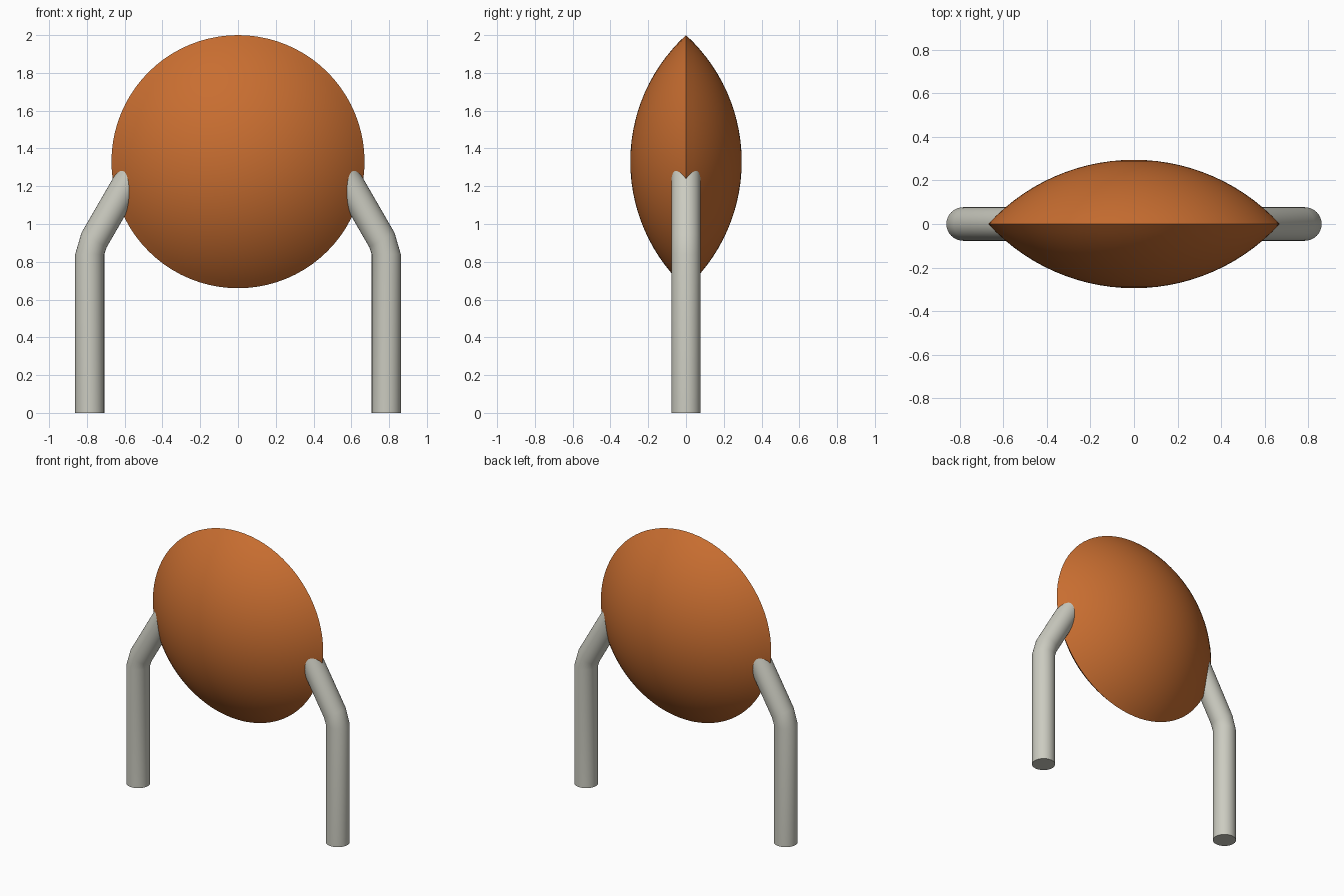
import bpy, bmesh, math
from mathutils import Matrix, Vector

cube = bpy.data.objects.get("Cube")
if cube:
    bpy.data.objects.remove(cube, do_unlink=True)


def make_material(name, rgb):
    mat = bpy.data.materials.new(name)
    mat.use_nodes = True
    color = (*rgb, 1.0)
    mat.diffuse_color = color
    mat.node_tree.nodes["Principled BSDF"].inputs["Base Color"].default_value = color
    return mat


def finish(bm, name, mat):
    bmesh.ops.recalc_face_normals(bm, faces=bm.faces)
    mesh = bpy.data.meshes.new(name)
    bm.to_mesh(mesh)
    bm.free()
    mesh.materials.append(mat)
    obj = bpy.data.objects.new(name, mesh)
    bpy.context.collection.objects.link(obj)
    bpy.ops.object.select_all(action='DESELECT')
    obj.select_set(True)
    bpy.context.view_layer.objects.active = obj
    bpy.ops.object.shade_smooth_by_angle(angle=math.radians(35))
    return obj


orange = make_material("burnt orange", (0.58, 0.155, 0.03))
grey = make_material("warm light grey", (0.60, 0.60, 0.53))

# Lens body: two spherical caps meeting at a sharp rim, spun about the y axis
RIM, HALF, CENTRE_Z = 0.67, 0.295, 1.33
SPHERE = (RIM ** 2 + HALF ** 2) / (2 * HALF)
EDGE = math.asin(RIM / SPHERE)
STEPS = 14

bm = bmesh.new()
front = [(SPHERE * math.sin(EDGE * i / STEPS),
          SPHERE - HALF - SPHERE * math.cos(EDGE * i / STEPS)) for i in range(STEPS + 1)]
profile = front + [(r, -y) for r, y in reversed(front[:-1])]
verts = [bm.verts.new((r, y, 0)) for r, y in profile]
edges = [bm.edges.new(pair) for pair in zip(verts, verts[1:])]
bmesh.ops.spin(bm, geom=verts + edges, cent=(0, 0, 0), axis=(0, 1, 0),
               angle=2 * math.pi, steps=80)
bmesh.ops.remove_doubles(bm, verts=bm.verts, dist=0.0005)
bmesh.ops.translate(bm, verts=bm.verts, vec=(0, 0, CENTRE_Z))
finish(bm, "lens_body", orange)

# Bent tube legs: rings given as (x, z, tilt), the last one buried in the lens
RADIUS, SIDES = 0.077, 32
TILT = math.radians(30)
REACH = 0.48
rings = [(0.785, 0.0, 0.0), (0.785, 0.84, 0.0), (0.762, 0.915, TILT),
         (0.762 - REACH * math.sin(TILT), 0.915 + REACH * math.cos(TILT), TILT)]

for name, side in (("left_leg", 1), ("right_leg", -1)):
    bm = bmesh.new()
    loops = []
    for x, z, tilt in rings:
        turn = Matrix.Rotation(-side * tilt, 3, 'Y')
        loop = []
        for k in range(SIDES):
            a = 2 * math.pi * k / SIDES
            point = turn @ Vector((RADIUS * math.cos(a), RADIUS * math.sin(a), 0))
            loop.append(bm.verts.new(point + Vector((side * x, 0, z))))
        loops.append(loop)
    for low, high in zip(loops, loops[1:]):
        for k in range(SIDES):
            n = (k + 1) % SIDES
            bm.faces.new((low[k], low[n], high[n], high[k]))
    bm.faces.new(loops[0])
    bm.faces.new(loops[-1])
    finish(bm, name, grey)
